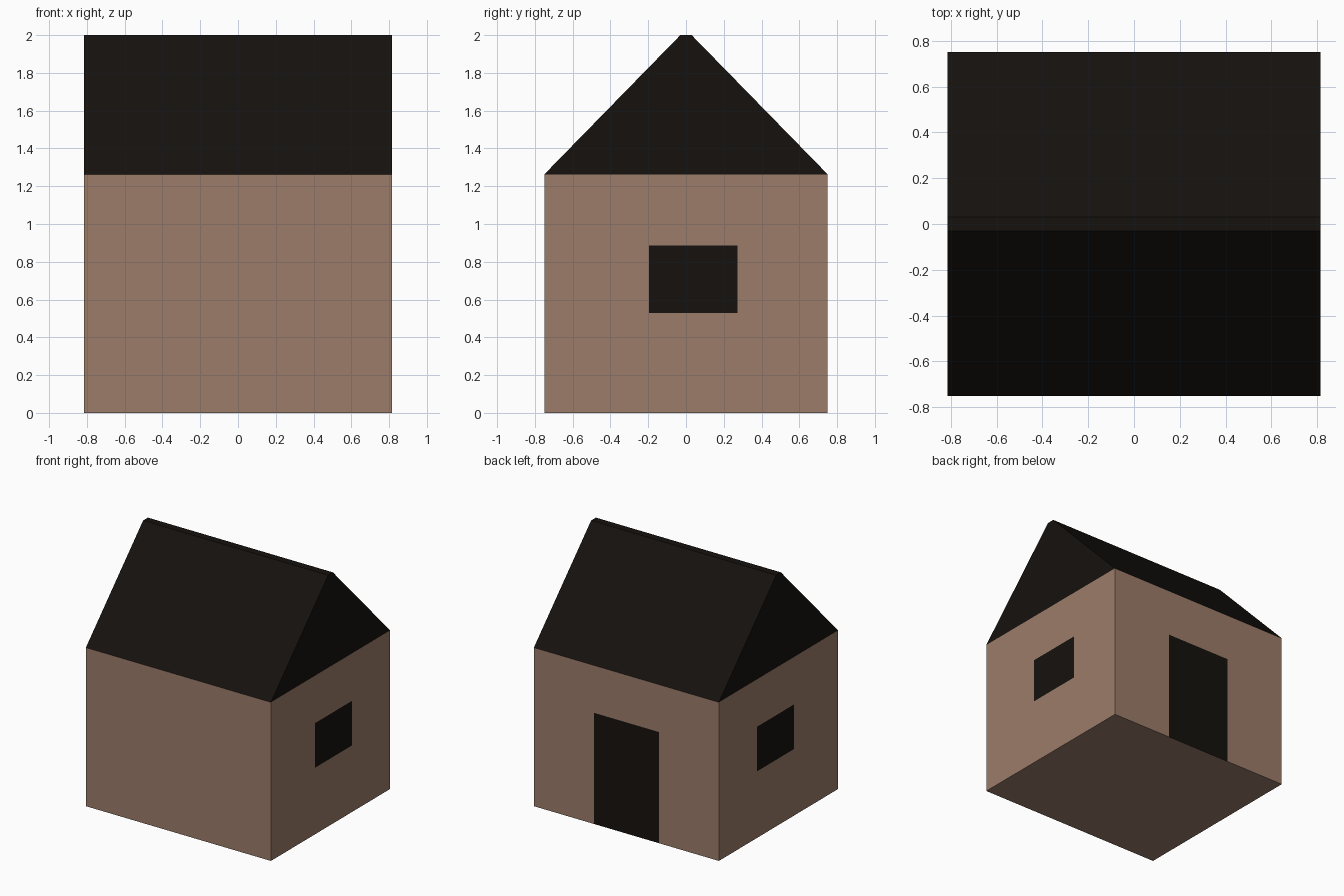
import bpy, bmesh
from mathutils import Vector

if "Cube" in bpy.data.objects:
    bpy.data.objects.remove(bpy.data.objects["Cube"])

W, D, EAVE, TOP, RIDGE = 0.815, 0.75, 1.263, 2.0, 0.03
WIN_Y, WIN_Z = (-0.196, 0.272), (0.53, 0.885)
DOOR_X, DOOR_Z = (-0.287, 0.287), (0.0, 0.885)


def material(name, color):
    mat = bpy.data.materials.new(name)
    mat.diffuse_color = (*color, 1)
    mat.use_nodes = True
    mat.node_tree.nodes["Principled BSDF"].inputs["Base Color"].default_value = mat.diffuse_color
    return mat


clay = material("clay", (0.33, 0.2, 0.143))
dark = material("dark", (0.0075, 0.0056, 0.0042))


def add_object(name, bm, mat):
    mesh = bpy.data.meshes.new(name)
    bm.to_mesh(mesh)
    bm.free()
    mesh.materials.append(mat)
    obj = bpy.data.objects.new(name, mesh)
    bpy.context.collection.objects.link(obj)
    return obj


def panel(name, corners):
    bm = bmesh.new()
    bm.faces.new([bm.verts.new(c) for c in corners])
    add_object(name, bm, dark)


def inside(value, span):
    return span[0] < value < span[1]


# Walls and floor: a box sliced along the opening edges
bm = bmesh.new()
bmesh.ops.create_cube(bm, size=1)
for v in bm.verts:
    v.co = Vector((v.co.x * 2 * W, v.co.y * 2 * D, (v.co.z + 0.5) * EAVE))
for axis, cuts in ((0, DOOR_X), (1, WIN_Y), (2, WIN_Z)):
    for cut in cuts:
        point, normal = Vector(), Vector()
        point[axis], normal[axis] = cut, 1
        bmesh.ops.bisect_plane(bm, geom=bm.verts[:] + bm.edges[:] + bm.faces[:],
                               plane_co=point, plane_no=normal)

# Openings, plus the hidden top under the roof
openings = []
for f in bm.faces:
    c = f.calc_center_median()
    window = abs(c.x) > W - 0.001 and inside(c.y, WIN_Y) and inside(c.z, WIN_Z)
    door = c.y > D - 0.001 and inside(c.x, DOOR_X) and inside(c.z, DOOR_Z)
    if window or door or c.z > EAVE - 0.001:
        openings.append(f)
bmesh.ops.delete(bm, geom=openings, context='FACES')
add_object("walls", bm, clay)

# Flush windows on both gable ends
for name, side in (("right_window", 1), ("left_window", -1)):
    (y0, y1), (z0, z1) = WIN_Y, WIN_Z
    quad = [(side * W, y0, z0), (side * W, y1, z0), (side * W, y1, z1), (side * W, y0, z1)]
    panel(name, quad[::side])

# Flush door on the back
(x0, x1), (z0, z1) = DOOR_X, DOOR_Z
panel("back_door", [(x1, D, z0), (x0, D, z0), (x0, D, z1), (x1, D, z1)])

# Gabled roof with a narrow flat ridge
profile = [(-D, EAVE), (D, EAVE), (RIDGE, TOP), (-RIDGE, TOP)]
bm = bmesh.new()
left = [bm.verts.new((-W, y, z)) for y, z in profile]
right = [bm.verts.new((W, y, z)) for y, z in profile]
bm.faces.new(left[::-1])
bm.faces.new(right)
for i in range(1, 4):
    j = (i + 1) % 4
    bm.faces.new((left[i], left[j], right[j], right[i]))
add_object("roof", bm, dark)
